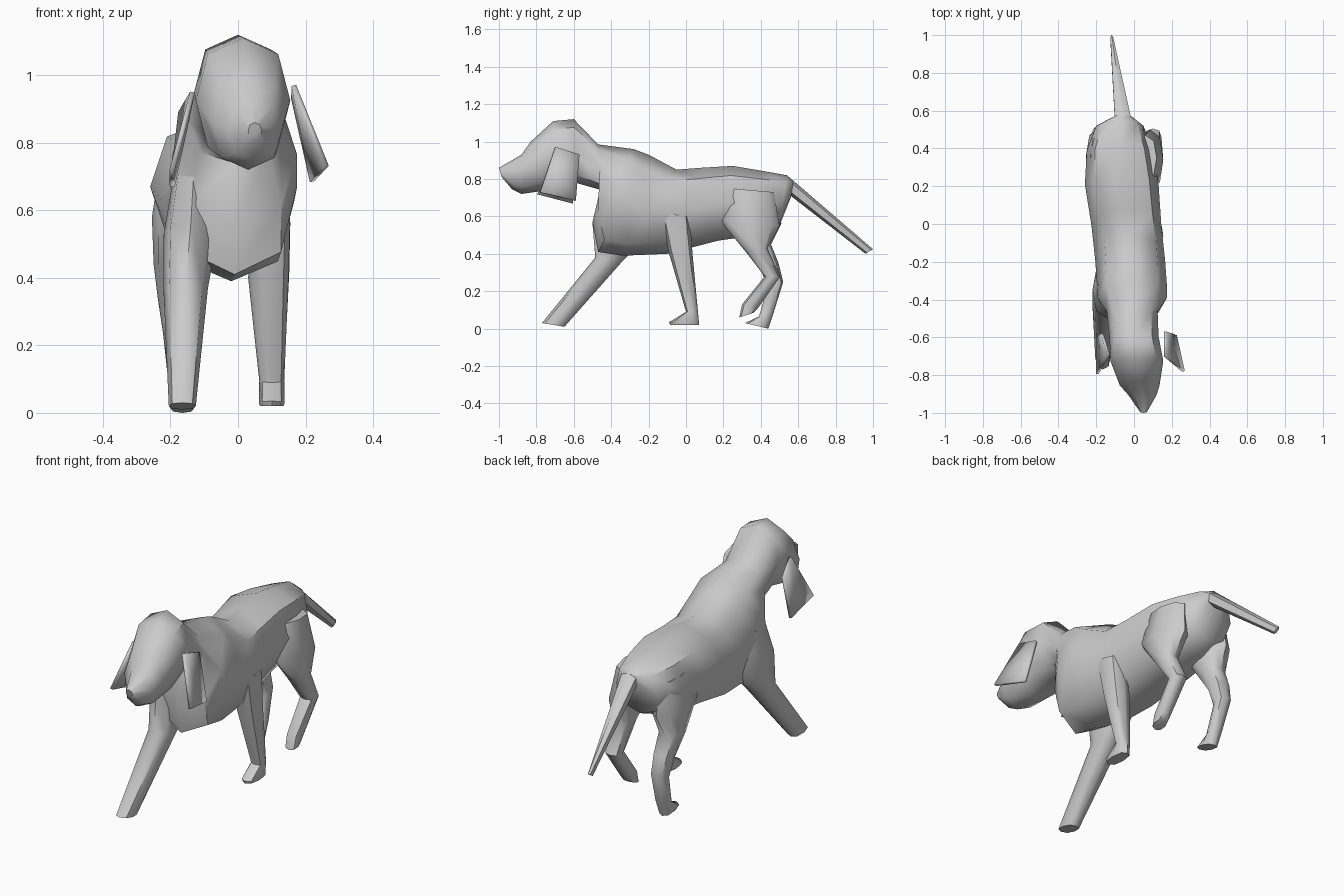
import bpy, bmesh
from math import cos, sin, pi, copysign


def finish(name, bm, angle):
    bmesh.ops.recalc_face_normals(bm, faces=bm.faces)
    mesh = bpy.data.meshes.new(name)
    bm.to_mesh(mesh)
    bm.free()
    ob = bpy.data.objects.new(name, mesh)
    bpy.context.collection.objects.link(ob)
    bpy.ops.object.select_all(action='DESELECT')
    ob.select_set(True)
    bpy.context.view_layer.objects.active = ob
    bpy.ops.object.shade_smooth_by_angle(angle=angle)
    return ob


def loft(name, sections, sides=8, power=0.85):
    """Each section: edge point (y, z), opposite edge point (y, z), centre x, half width."""
    bm = bmesh.new()
    rings = []
    for y1, z1, y2, z2, xc, hw in sections:
        ring = []
        for i in range(sides):
            a = 2 * pi * i / sides
            c, s = (copysign(abs(v) ** power, v) for v in (cos(a), sin(a)))
            ring.append(bm.verts.new((xc + hw * s,
                                      (y1 + y2) / 2 + c * (y1 - y2) / 2,
                                      (z1 + z2) / 2 + c * (z1 - z2) / 2)))
        rings.append(ring)
    for r, q in zip(rings, rings[1:]):
        for i in range(sides):
            j = (i + 1) % sides
            bm.faces.new((r[i], r[j], q[j], q[i]))
    bm.faces.new(rings[0])
    bm.faces.new(rings[-1])
    return finish(name, bm, 0.9)


# Head, neck and torso, from nose to rump
loft("body", [
    (-1.00, .86, -.985, .81, .05, .02),
    (-.88, .93, -.93, .745, .045, .075),
    (-.83, 1.0, -.88, .72, .03, .105),
    (-.71, 1.11, -.74, .74, .015, .14),
    (-.60, 1.12, -.59, .78, .0, .13),
    (-.47, .985, -.45, .74, -.01, .135),
    (-.28, .96, -.50, .57, -.01, .185),
    (-.20, .93, -.47, .41, -.01, .185),
    (-.05, .85, -.34, .39, -.02, .185),
    (.08, .86, -.10, .40, -.04, .185),
    (.25, .87, .17, .47, -.065, .195),
    (.40, .845, .38, .50, -.075, .175),
    (.54, .82, .50, .55, -.075, .125),
    (.575, .79, .56, .70, -.06, .05),
])

# Tail
loft("tail", [
    (.52, .81, .51, .72, -.065, .055),
    (.575, .79, .56, .71, -.06, .048),
    (1.0, .425, .96, .40, -.118, .008),
], sides=6)

# Reaching front leg
loft("front_leg_left", [
    (-.45, .73, -.20, .68, -.13, .06),
    (-.50, .56, -.20, .50, -.14, .08),
    (-.485, .38, -.34, .36, -.155, .066),
    (-.77, .03, -.65, .01, -.165, .04),
])

# Standing front leg
loft("front_leg_right", [
    (-.14, .62, .02, .60, .10, .055),
    (-.09, .40, .035, .40, .09, .06),
    (.00, .09, .063, .10, .10, .037),
    (-.09, .035, .07, .025, .10, .038),
    (-.085, .02, .07, .02, .10, .035),
])

# Planted hind leg
loft("hind_leg_left", [
    (.24, .76, .48, .73, -.18, .05),
    (.20, .60, .51, .56, -.18, .075),
    (.32, .43, .455, .45, -.19, .06),
    (.40, .32, .495, .35, -.185, .052),
    (.435, .22, .52, .25, -.18, .042),
    (.39, .065, .47, .09, -.168, .037),
    (.315, .03, .44, .0, -.165, .036),
])

# Lifted hind leg
loft("hind_leg_right", [
    (.23, .75, .47, .73, .06, .06),
    (.18, .58, .50, .55, .085, .07),
    (.32, .41, .435, .43, .10, .052),
    (.42, .28, .505, .28, .10, .045),
    (.30, .13, .385, .11, .10, .036),
    (.285, .06, .36, .085, .10, .034),
])

# Hanging ears: four corners and a slightly dished centre
EARS = {
    "ear_right": [(.165, -.70, .97), (.165, -.57, .93), (.22, -.59, .685), (.262, -.78, .73)],
    "ear_left": [(-.135, -.69, .95), (-.17, -.58, .89), (-.195, -.605, .67), (-.195, -.795, .72)],
}
for name, corners in EARS.items():
    bm = bmesh.new()
    vs = [bm.verts.new(c) for c in corners]
    mid = [sum(c[k] for c in corners) / 4 for k in range(3)]
    mid[0] *= 0.95
    centre = bm.verts.new(mid)
    for i in range(4):
        bm.faces.new((vs[i], vs[(i + 1) % 4], centre))
    ear = finish(name, bm, 0.5)
    mod = ear.modifiers.new("thickness", 'SOLIDIFY')
    mod.thickness = 0.015
    mod.offset = 0
